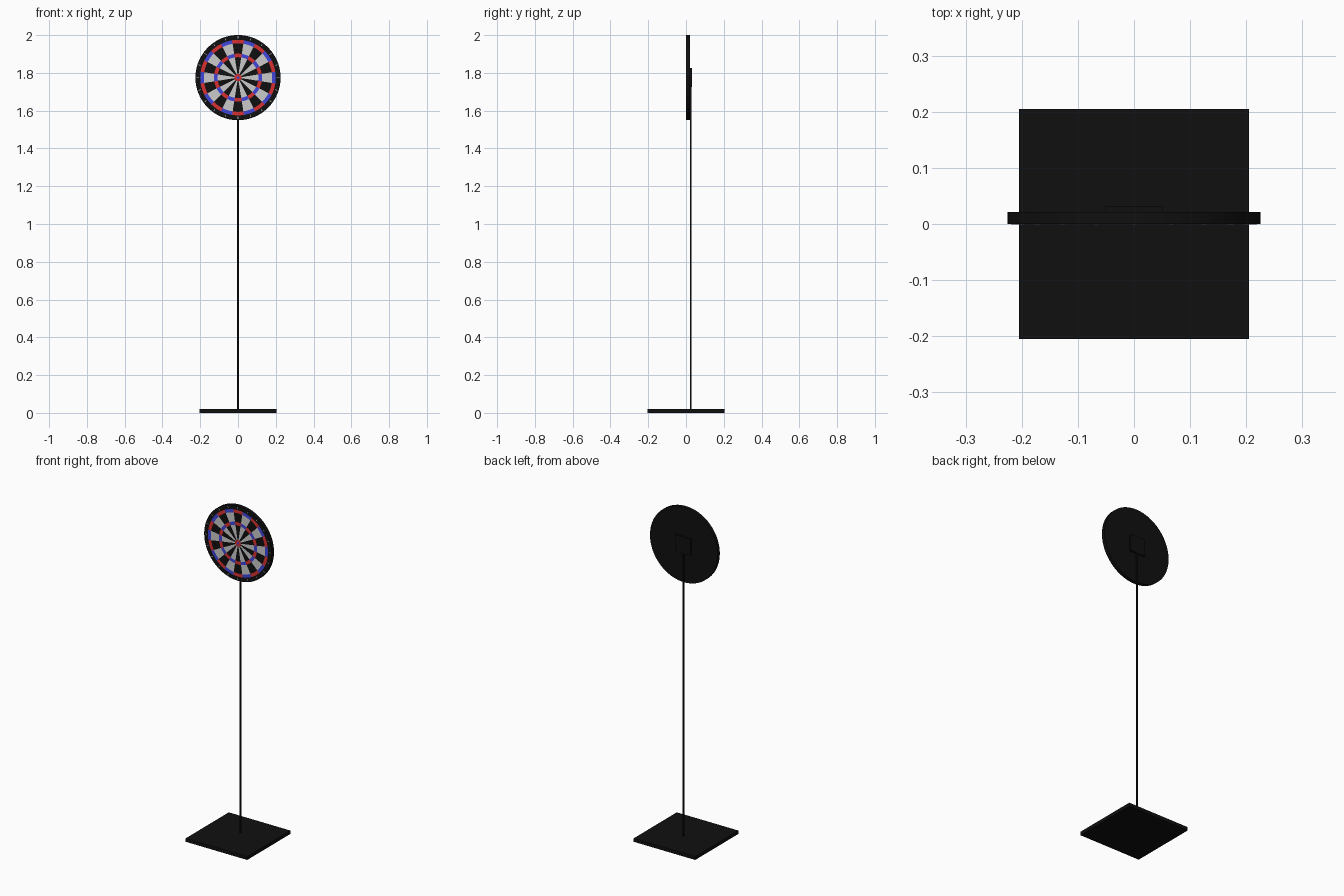
import bpy, bmesh, math

if "Cube" in bpy.data.objects:
    bpy.data.objects.remove(bpy.data.objects["Cube"])

CZ = 1.775          # board centre height
SEG = 80            # 20 sectors, 4 steps each


def material(name, rgb):
    m = bpy.data.materials.new(name)
    m.diffuse_color = (*rgb, 1)
    m.use_nodes = True
    m.node_tree.nodes["Principled BSDF"].inputs["Base Color"].default_value = m.diffuse_color
    return m


BLACK = material("black", (0.005, 0.005, 0.005))
LIGHT = material("light_grey", (0.6, 0.6, 0.6))
RED = material("red", (0.7, 0.03, 0.03))
BLUE = material("blue", (0.05, 0.06, 0.7))


def box(name, lo, hi, mat=BLACK):
    bpy.ops.mesh.primitive_cube_add(size=1, location=[(a + b) / 2 for a, b in zip(lo, hi)])
    o = bpy.context.object
    o.name = name
    o.scale = [b - a for a, b in zip(lo, hi)]
    bpy.ops.object.transform_apply(location=False, rotation=False, scale=True)
    o.data.materials.append(mat)
    return o


def ring_colour(ring, sector):
    even = sector % 2 == 0
    if ring == 0:
        return 3                       # inner bull
    if ring == 1:
        return 2                       # outer bull
    if ring in (3, 5):
        return 2 if even else 3        # treble and double rings
    if ring in (2, 4):
        return 0 if even else 1        # sector fields
    return 0                           # rim, side and back


# base plate, pole and rear mounting plate
box("base_plate", (-0.205, -0.205, 0), (0.205, 0.205, 0.021))
box("mounting_plate", (-0.051, 0.02, 1.725), (0.051, 0.031, 1.826))
bpy.ops.mesh.primitive_cylinder_add(vertices=24, radius=0.005, depth=1.72,
                                    location=(0, 0.025, 0.88))
pole = bpy.context.object
pole.name = "pole"
pole.data.materials.append(BLACK)
bpy.ops.object.shade_smooth_by_angle()

# dartboard: concentric loops on the front, then the side and back
loops = [(0.007, 0), (0.019, 0), (0.108, 0), (0.127, 0), (0.181, 0),
         (0.2, 0), (0.2255, 0), (0.2255, 0.021)]
bm = bmesh.new()
centre = bm.verts.new((0, 0, CZ))
rows = []
for r, y in loops:
    row = []
    for i in range(SEG):
        a = 2 * math.pi * (i - 2) / SEG     # first sector centred at the top
        row.append(bm.verts.new((r * math.sin(a), y, CZ + r * math.cos(a))))
    rows.append(row)
for i in range(SEG):
    j, s = (i + 1) % SEG, i // 4
    bm.faces.new((centre, rows[0][i], rows[0][j])).material_index = ring_colour(0, s)
    for k in range(1, len(rows)):
        f = bm.faces.new((rows[k - 1][i], rows[k][i], rows[k][j], rows[k - 1][j]))
        f.material_index = ring_colour(k, s)
bm.faces.new(rows[-1])
bmesh.ops.recalc_face_normals(bm, faces=bm.faces)
mesh = bpy.data.meshes.new("dartboard")
bm.to_mesh(mesh)
bm.free()
for m in (BLACK, LIGHT, RED, BLUE):
    mesh.materials.append(m)
board = bpy.data.objects.new("dartboard", mesh)
bpy.context.collection.objects.link(board)
bpy.context.view_layer.objects.active = board
bpy.ops.object.select_all(action='DESELECT')
board.select_set(True)
bpy.ops.object.shade_smooth_by_angle()

# plain sector markers around the rim
for s in range(20):
    a = 2 * math.pi * s / 20
    tick = box("sector_marker", (-0.0015, -0.001, -0.006), (0.0015, 0.001, 0.006), LIGHT)
    tick.location = (0.213 * math.sin(a), 0, CZ + 0.213 * math.cos(a))
    tick.rotation_euler = (0, a, 0)
